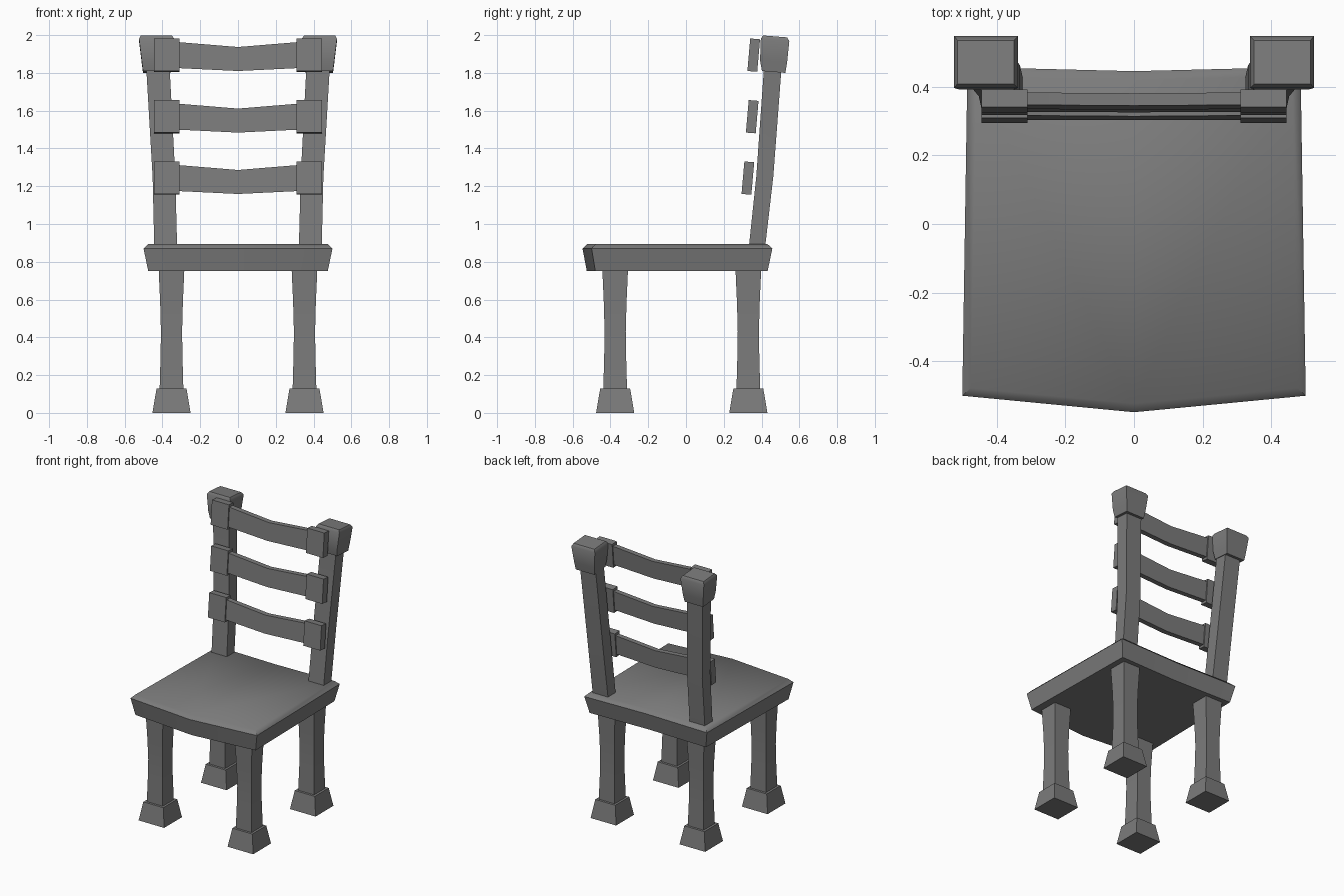
import bpy
import bmesh

cube = bpy.data.objects.get("Cube")
if cube:
    bpy.data.objects.remove(cube, do_unlink=True)

wood = bpy.data.materials.new("dark_grey_wood")
wood.use_nodes = True
GREY = (0.2, 0.2, 0.2, 1)
wood.diffuse_color = GREY
wood.node_tree.nodes["Principled BSDF"].inputs["Base Color"].default_value = GREY


def loft(name, rings, angle=0.7):
    """Skin a stack of equal-length point rings and cap both ends."""
    bm = bmesh.new()
    loops = [[bm.verts.new(p) for p in ring] for ring in rings]
    n = len(loops[0])
    for a, b in zip(loops, loops[1:]):
        for i in range(n):
            j = (i + 1) % n
            bm.faces.new((a[i], a[j], b[j], b[i]))
    bm.faces.new(loops[0])
    bm.faces.new(loops[-1])
    bmesh.ops.recalc_face_normals(bm, faces=bm.faces)
    mesh = bpy.data.meshes.new(name)
    bm.to_mesh(mesh)
    bm.free()
    mesh.materials.append(wood)
    ob = bpy.data.objects.new(name, mesh)
    bpy.context.collection.objects.link(ob)
    bpy.ops.object.select_all(action='DESELECT')
    ob.select_set(True)
    bpy.context.view_layer.objects.active = ob
    bpy.ops.object.shade_smooth_by_angle(angle=angle)
    return ob


def rect(s, x0, x1, y0, y1, z, tilt=0.0):
    """Rectangle ring on side s, with z sloping along y by tilt."""
    mid = (y0 + y1) / 2
    return [(s * x, y, z + tilt * (y - mid))
            for x, y in ((x0, y0), (x1, y0), (x1, y1), (x0, y1))]


def square(s, x, y, z, half):
    return rect(s, x - half, x + half, y - half, y + half, z)


# Seat: pointed front edge, slightly hollow back edge, chamfered top
def seat_ring(z, front_x, back_x, front_y, point_y, back_y, hollow_y):
    return [(-front_x, front_y, z), (0, point_y, z), (front_x, front_y, z),
            (back_x, back_y, z), (0, hollow_y, z), (-back_x, back_y, z)]


loft("seat", [seat_ring(0.75, 0.475, 0.46, -0.48, -0.525, 0.432, 0.42),
              seat_ring(0.87, 0.5, 0.485, -0.5, -0.548, 0.457, 0.445),
              seat_ring(0.895, 0.475, 0.46, -0.478, -0.523, 0.43, 0.42)], 0.85)

# Legs with waisted shafts and flared feet
for s, side in ((1, "left"), (-1, "right")):
    for y, end in ((-0.375, "front"), (0.33, "back")):
        loft(f"{end}_{side}_leg", [square(s, 0.352, y, z, h) for z, h in
             ((0.12, 0.063), (0.3, 0.058), (0.43, 0.056), (0.58, 0.06), (0.76, 0.068))])
        loft(f"{end}_{side}_foot", [square(s, 0.352, y, 0, 0.101),
                                    square(s, 0.352, y, 0.13, 0.079)])

    # Back posts lean outward and backward
    loft(f"{side}_back_post", [rect(s, 0.322, 0.443, 0.332, 0.418, 0.87),
                               rect(s, 0.332, 0.452, 0.372, 0.462, 1.25),
                               rect(s, 0.362, 0.486, 0.413, 0.506, 1.83)])

    # Post caps with softened tops
    loft(f"{side}_post_cap", [rect(s, 0.357, 0.503, 0.402, 0.526, 1.805, -0.08),
                              rect(s, 0.35, 0.51, 0.392, 0.535, 1.86, -0.08),
                              rect(s, 0.338, 0.524, 0.396, 0.547, 1.975, -0.08),
                              rect(s, 0.35, 0.514, 0.408, 0.535, 1.993, -0.08)], 0.9)

# Back slats: sagging rails between thicker end blocks
for name, z, y in (("lower", 1.157, 0.32), ("middle", 1.482, 0.343), ("upper", 1.808, 0.351)):
    for s, side in ((1, "left"), (-1, "right")):
        loft(f"{name}_{side}_block", [rect(s, 0.31, 0.444, y - 0.026, y + 0.026, z, -0.08),
                                      rect(s, 0.31, 0.444, y - 0.011, y + 0.041, z + 0.172, -0.08)])
    rings = []
    for x, low, high in ((-0.33, 0.018, 0.156), (0, 0.002, 0.129), (0.33, 0.018, 0.156)):
        rings.append([(x, y - 0.018 + low * 0.09, z + low), (x, y + 0.018 + low * 0.09, z + low),
                      (x, y + 0.018 + high * 0.09, z + high), (x, y - 0.018 + high * 0.09, z + high)])
    loft(f"{name}_rail", rings)
